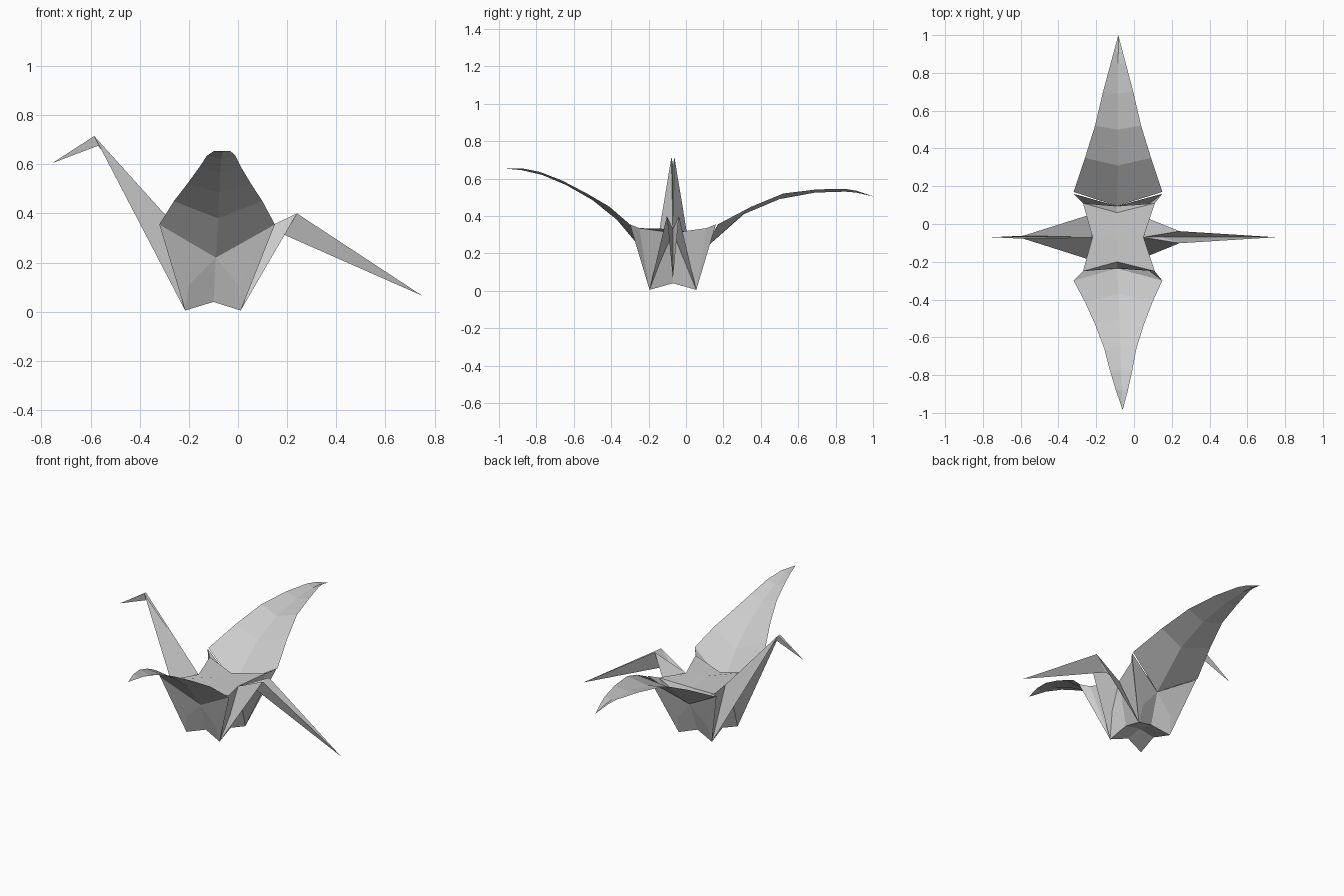
import bpy
import bmesh
from mathutils import Vector

CX, CY = -0.09, -0.07          # centre of the folded body

if "Cube" in bpy.data.objects:
    bpy.data.objects.remove(bpy.data.objects["Cube"], do_unlink=True)

paper = bpy.data.materials.new("grey_paper")
paper.use_nodes = True
GREY = (0.6, 0.6, 0.6, 1)
paper.diffuse_color = GREY
paper.node_tree.nodes["Principled BSDF"].inputs["Base Color"].default_value = GREY


def sheet(name, faces):
    """Make one flat-shaded folded sheet from faces given as corner points."""
    bm = bmesh.new()
    for points in faces:
        bm.faces.new([bm.verts.new(p) for p in points])
    bmesh.ops.remove_doubles(bm, verts=bm.verts, dist=0.0005)
    bmesh.ops.recalc_face_normals(bm, faces=bm.faces)
    mesh = bpy.data.meshes.new(name)
    bm.to_mesh(mesh)
    bm.free()
    mesh.materials.append(paper)
    obj = bpy.data.objects.new(name, mesh)
    bpy.context.collection.objects.link(obj)
    return obj


def flip_y(p):
    return Vector((p[0], 2 * CY - p[1], p[2]))


def both_sides(faces):
    return faces + [[flip_y(p) for p in reversed(f)] for f in faces]


# Key fold points on the front (-y) half, s = -1 neck side, +1 tail side
def foot(s):
    return Vector((CX - 0.012 + s * 0.113, -0.195, 0.005))


def wing_root(s):
    return Vector((-0.085 + s * 0.235, -0.30, 0.355))


def shoulder(s):
    return Vector((-0.08 + s * 0.19, -0.25, 0.335))


def saddle(s):
    return Vector((-0.085 + s * 0.135, CY, 0.31))


def hem(s):
    return Vector((-0.1 + s * 0.1, CY, 0.04))


def knee(s):
    return Vector((-0.1 + s * 0.1, -0.22, 0.11))


wing_centre = Vector((CX, -0.235, 0.22))
front_hem = Vector((-0.1, -0.17, 0.04))
back_mid = Vector((CX, -0.2, 0.305))
crown = Vector((CX, CY, 0.33))
hollow = Vector((-0.1, CY, 0.06))

# Body: top saddle, lower flaps, side walls and underside
top, flaps, walls, under = [], [], [], []
for s in (-1, 1):
    top.append([crown, back_mid, shoulder(s), saddle(s)])
    flaps += [
        [wing_centre, knee(s), foot(s), front_hem],
        [wing_root(s), wing_centre, knee(s)],
        [wing_root(s), knee(s), foot(s)],
    ]
    walls += [
        [wing_root(s), shoulder(s), foot(s)],
        [shoulder(s), saddle(s), hem(s), foot(s)],
        [shoulder(s), back_mid, wing_centre],
    ]
    under += [[foot(s), front_hem, hollow], [foot(s), hollow, hem(s)]]
sheet("body_top", both_sides(top))
sheet("body_flaps", both_sides(flaps))
sheet("body_walls", both_sides(walls))
sheet("body_underside", both_sides(under))


# Neck and tail: a ridged arm rising from the feet, then a reversed tip
def limb(arm_name, tip_name, s, ridge, edge, half, tip):
    rim = Vector((edge[0], CY - half, edge[1]))
    fold = Vector((ridge[0], CY, ridge[1]))
    end = Vector((tip[0], CY, tip[1]))
    sheet(arm_name, both_sides([[saddle(s), fold, rim], [saddle(s), rim, foot(s)]]))
    sheet(tip_name, both_sides([[fold, rim, end]]))


limb("neck", "head", -1, (-0.57, 0.675), (-0.585, 0.715), 0.008, (-0.755, 0.605))
limb("tail_base", "tail_tip", 1, (0.15, 0.33), (0.24, 0.40), 0.032, (0.75, 0.065))


# Wings: creased strips lofted along a curved rise to a point
# Each row: edge y, edge z, centre y, centre z, half width
def wing(name, rows, tip):
    sections = []
    for i, (ey, ez, my, mz, half) in enumerate(rows):
        x = -0.085 + (tip[0] + 0.085) * i / len(rows)
        sections.append([Vector((x - half, ey, ez)), Vector((x, my, mz)),
                         Vector((x + half, ey, ez))])
    sections[0][1].x = CX
    faces = []
    for a, b in zip(sections, sections[1:]):
        for j in (0, 1):
            faces.append([a[j], a[j + 1], b[j + 1], b[j]])
    last = sections[-1]
    faces += [[last[j], last[j + 1], Vector(tip)] for j in (0, 1)]
    sheet(name, faces)


wing("front_wing", [
    (-0.30, 0.355, -0.235, 0.22, 0.235),
    (-0.41, 0.45, -0.37, 0.38, 0.18),
    (-0.53, 0.52, -0.50, 0.485, 0.13),
    (-0.66, 0.588, -0.64, 0.565, 0.085),
    (-0.78, 0.635, -0.77, 0.62, 0.058),
    (-0.88, 0.655, -0.88, 0.645, 0.032),
], (-0.06, -0.985, 0.655))
wing("back_wing", [
    (0.17, 0.355, 0.095, 0.22, 0.235),
    (0.35, 0.45, 0.31, 0.41, 0.175),
    (0.52, 0.52, 0.50, 0.49, 0.122),
    (0.70, 0.542, 0.69, 0.525, 0.08),
    (0.85, 0.545, 0.85, 0.53, 0.04),
    (0.91, 0.535, 0.91, 0.525, 0.024),
], (-0.083, 1.0, 0.505))
